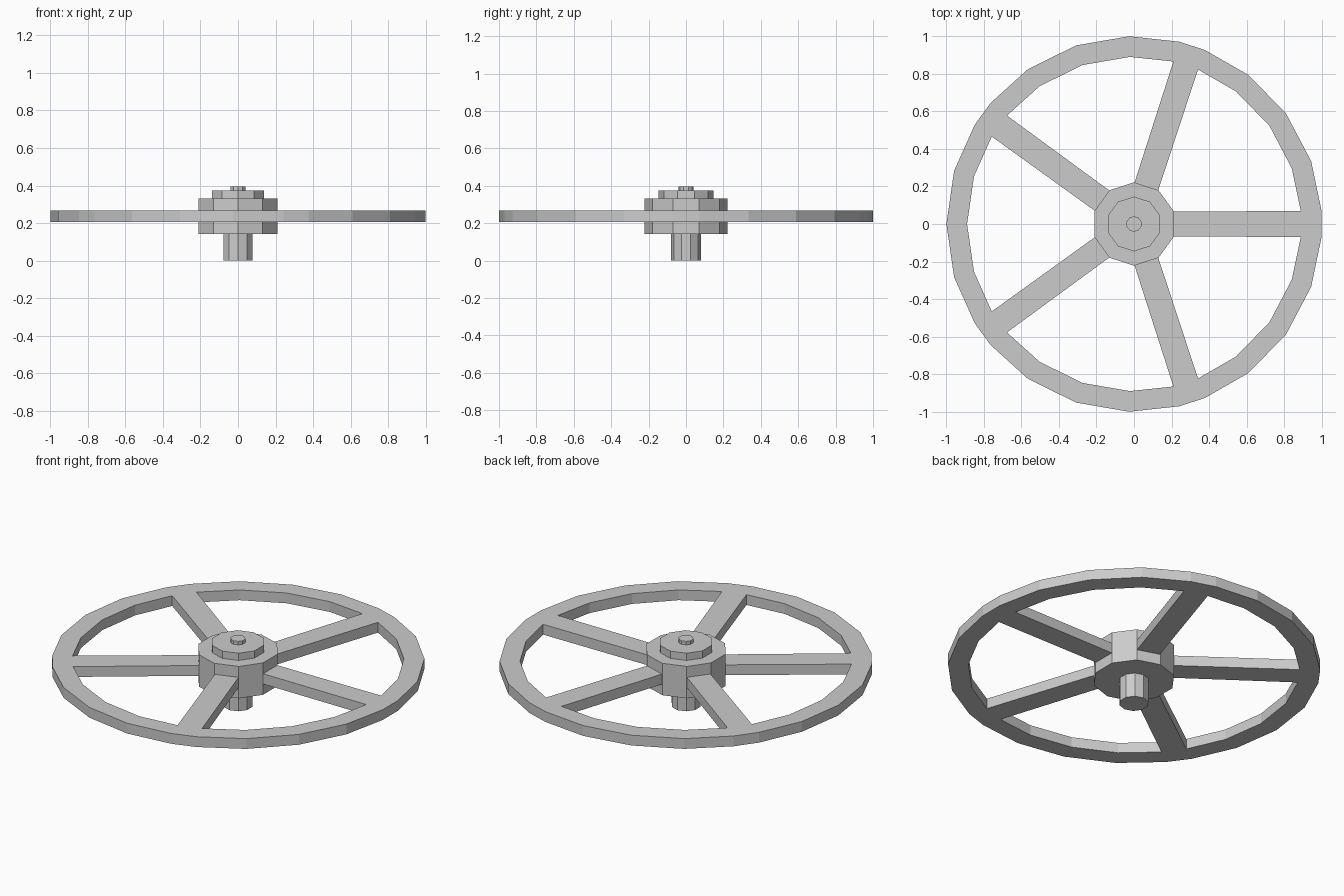
import bpy, bmesh
from math import radians, cos, sin

if "Cube" in bpy.data.objects:
    bpy.data.objects.remove(bpy.data.objects["Cube"])

SPOKES = 5
STEP = 360 / SPOKES


def polar(r, deg):
    a = radians(deg)
    return (r * cos(a), r * sin(a))


def finish(bm, name):
    bmesh.ops.recalc_face_normals(bm, faces=bm.faces[:])
    mesh = bpy.data.meshes.new(name)
    bm.to_mesh(mesh)
    bm.free()
    obj = bpy.data.objects.new(name, mesh)
    bpy.context.collection.objects.link(obj)
    return obj


def turned(name, profile, sides, start):
    """Faceted turned part from (radius, z) points, capped at both ends."""
    bm = bmesh.new()
    rings = [[bm.verts.new((*polar(r, start + 360 * i / sides), z))
              for i in range(sides)] for r, z in profile]
    for lo, hi in zip(rings, rings[1:]):
        for i in range(sides):
            j = (i + 1) % sides
            bm.faces.new((lo[i], lo[j], hi[j], hi[i]))
    bm.faces.new(rings[0][::-1])
    bm.faces.new(rings[-1])
    return finish(bm, name)


# Rim and spokes: flat outline per sector, welded and extruded upwards
Z0, Z1 = 0.206, 0.267
OUTER, INNER = 1.0, 0.89
outer_angles = [-4.1, 4.1, 19.5, 36, 52.5, STEP - 4.1]
inner_angles = [-4.45, 4.45, 19.5, 36, 52.5, STEP - 4.45]

bm = bmesh.new()
for s in range(SPOKES):
    turn = s * STEP
    out = [polar(OUTER, a + turn) for a in outer_angles]
    inn = [polar(INNER, a + turn) for a in inner_angles]
    root = [polar(0.209, a + turn) for a in (-18.5, 18.5)]
    quads = [(inn[i], out[i], out[i + 1], inn[i + 1]) for i in range(5)]
    quads.append((root[0], inn[0], inn[1], root[1]))
    for q in quads:
        bm.faces.new([bm.verts.new((x, y, Z0)) for x, y in q])
bmesh.ops.remove_doubles(bm, verts=bm.verts[:], dist=0.001)
base = bm.faces[:]
ext = bmesh.ops.extrude_face_region(bm, geom=base, use_keep_orig=True)
top = [g for g in ext["geom"] if isinstance(g, bmesh.types.BMVert)]
bmesh.ops.translate(bm, verts=top, vec=(0, 0, Z1 - Z0))
wheel = finish(bm, "rim_and_spokes")
wheel.location.x = 0.001

# Hub: shaft, ten-sided body, stepped cap and stem tip
turned("hub_and_shaft", [
    (0.08, 0.0), (0.08, 0.143),
    (0.222, 0.143), (0.222, 0.332),
    (0.146, 0.332), (0.146, 0.375),
    (0.041, 0.375), (0.041, 0.396),
], 10, 18)
